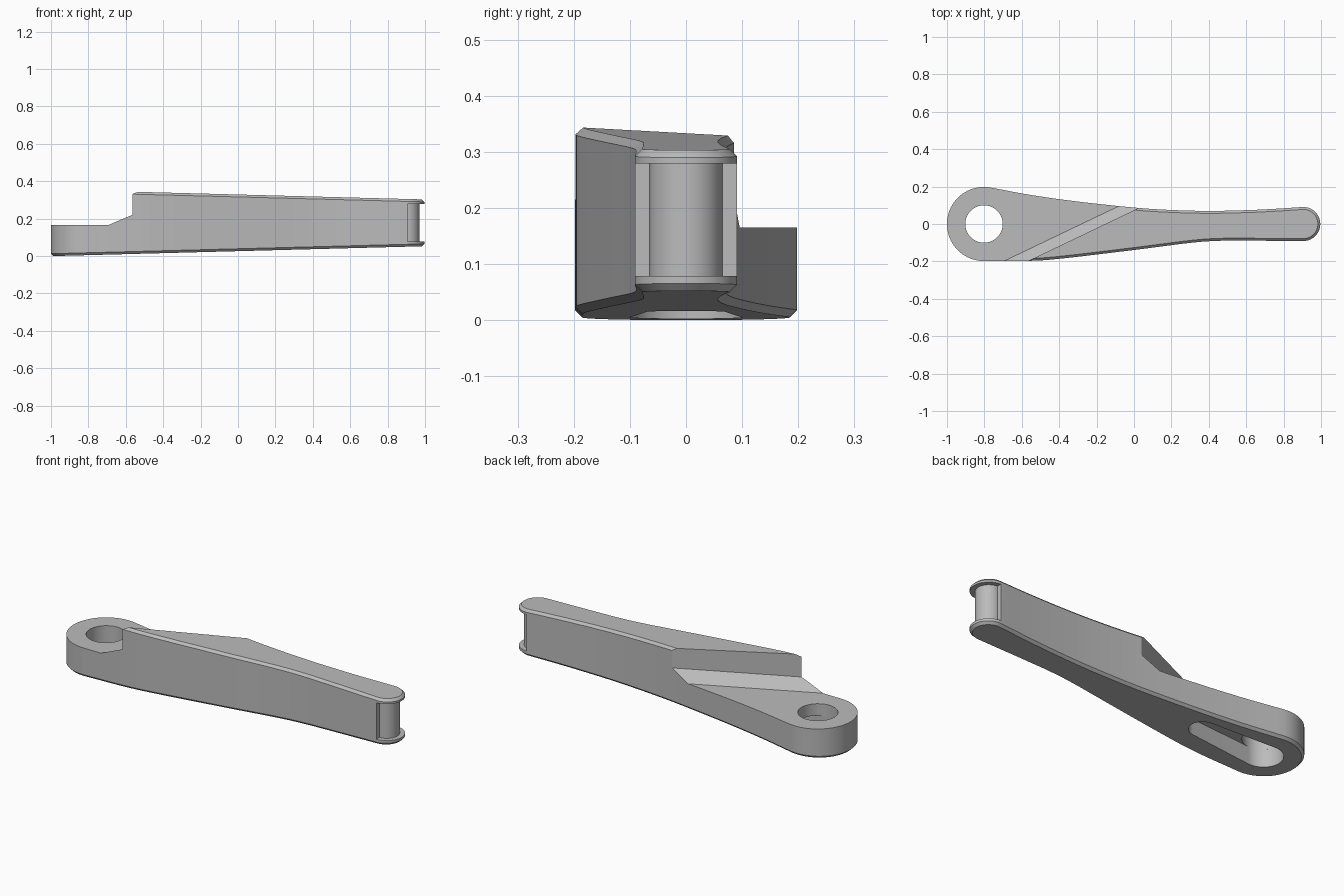
import bpy, bmesh, math
from mathutils import Vector

cube = bpy.data.objects.get("Cube")
if cube:
    bpy.data.objects.remove(cube, do_unlink=True)

EYE, TIP = -0.802, 0.905      # centres of the two rounded ends
CHAMFER = 0.013
SLOPE = 0.0265


def under(x):
    return SLOPE * (x + 0.99)


def over(x):
    return 0.344 - SLOPE * (x + 0.56)


def arc(cx, r, a0, a1, n=32):
    steps = [math.radians(a0 + (a1 - a0) * i / n) for i in range(n + 1)]
    return [Vector((cx + r * math.cos(a), r * math.sin(a))) for a in steps]


def spline(knots, n=6):
    """Smooth curve through the knots, without its two end points."""
    k = [Vector(p) for p in knots]
    k = [2 * k[0] - k[1]] + k + [2 * k[-1] - k[-2]]
    pts = []
    for a, b, c, d in zip(k, k[1:], k[2:], k[3:]):
        for i in range(n):
            t = i / n
            pts.append(0.5 * (2 * b + (c - a) * t + (2 * a - 5 * b + 4 * c - d) * t**2
                              + (3 * b - a - 3 * c + d) * t**3))
    return pts[1:]


def loft(name, rings):
    """Closed solid through rings of 3D points."""
    bm = bmesh.new()
    loops = [[bm.verts.new(p) for p in ring] for ring in rings]
    for lo, hi in zip(loops, loops[1:]):
        for i in range(len(lo)):
            bm.faces.new((lo[i - 1], lo[i], hi[i], hi[i - 1]))
    bm.faces.new(loops[0])
    bm.faces.new(loops[-1])
    bmesh.ops.recalc_face_normals(bm, faces=bm.faces)
    mesh = bpy.data.meshes.new(name)
    bm.to_mesh(mesh)
    bm.free()
    obj = bpy.data.objects.new(name, mesh)
    bpy.context.collection.objects.link(obj)
    return obj


def prism(name, pts, z0, z1):
    return loft(name, [[(p[0], p[1], z) for p in pts] for z in (z0, z1)])


def cut(target, cutter):
    mod = target.modifiers.new("cut", "BOOLEAN")
    mod.operation, mod.solver, mod.object = "DIFFERENCE", "EXACT", cutter
    bpy.context.view_layer.objects.active = target
    bpy.ops.object.modifier_apply(modifier=mod.name)
    bpy.data.objects.remove(cutter, do_unlink=True)


# Plan outline, counterclockwise: tip, back edge, eye, front edge
back = [(TIP, 0.091), (0.75, 0.081), (0.6, 0.074), (0.4, 0.07), (0.2, 0.075),
        (0, 0.088), (-0.3, 0.12), (-0.55, 0.155), (EYE + 0.03, 0.196)]
front = [(EYE, -0.198), (-0.56, -0.197), (-0.38, -0.184), (0, -0.139),
         (0.3, -0.101), (0.45, -0.09), (0.6, -0.089), (TIP, -0.091)]
outline = (arc(TIP, 0.091, -90, 90) + spline(back)
           + arc(EYE, 0.198, 82, 270, 48) + spline(front))
inset = []
for i, p in enumerate(outline):
    t = (outline[(i + 1) % len(outline)] - outline[i - 1]).normalized()
    inset.append(p + CHAMFER * Vector((-t.y, t.x)))

# Sloping body with chamfered rims
arm = loft("lever_arm", [
    [(p.x, p.y, under(p.x)) for p in inset],
    [(p.x, p.y, under(p.x) + CHAMFER) for p in outline],
    [(p.x, p.y, over(p.x) - CHAMFER) for p in outline],
    [(p.x, p.y, over(p.x)) for p in inset]])

# Diagonal step with a ramp at its foot
along = Vector((0.585, 0.28, 0)).normalized()
across = Vector((-along.y, along.x, 0))
corner = Vector((-0.565, -0.197, 0))
step = [(0, 0.6), (0, 0.22), (0.055, 0.165), (2, 0.165), (2, 0.6)]
cut(arm, loft("step_cutter", [
    [corner + along * s + across * w + Vector((0, 0, z)) for w, z in step]
    for s in (-2, 2)]))

# Eye hole and the tapered pocket beneath it
cut(arm, prism("hole_cutter", arc(EYE, 0.1, 0, 360, 64)[:-1], -0.2, 0.4))
pocket = arc(EYE, 0.1002, 85, 275) + arc(-0.43, 0.07, -85, 85)
cut(arm, prism("pocket_cutter", pocket, -0.2, 0.1))

# Notch at the tip that leaves a round pin between two flanges
notch = [(1.2, -0.3), (1.2, 0.3), (TIP, 0.3)] + arc(TIP, 0.065, 90, -90) + [(TIP, -0.3)]
cut(arm, prism("notch_cutter", notch, 0.079, 0.279))

# One grey finish
grey = bpy.data.materials.new("grey_metal")
colour = (0.5, 0.5, 0.5, 1)
grey.use_nodes = True
grey.diffuse_color = colour
grey.node_tree.nodes["Principled BSDF"].inputs["Base Color"].default_value = colour
arm.data.materials.clear()
arm.data.materials.append(grey)
for face in arm.data.polygons:
    face.material_index = 0

bpy.ops.object.select_all(action="DESELECT")
arm.select_set(True)
bpy.context.view_layer.objects.active = arm
bpy.ops.object.shade_smooth_by_angle(angle=math.radians(25))
